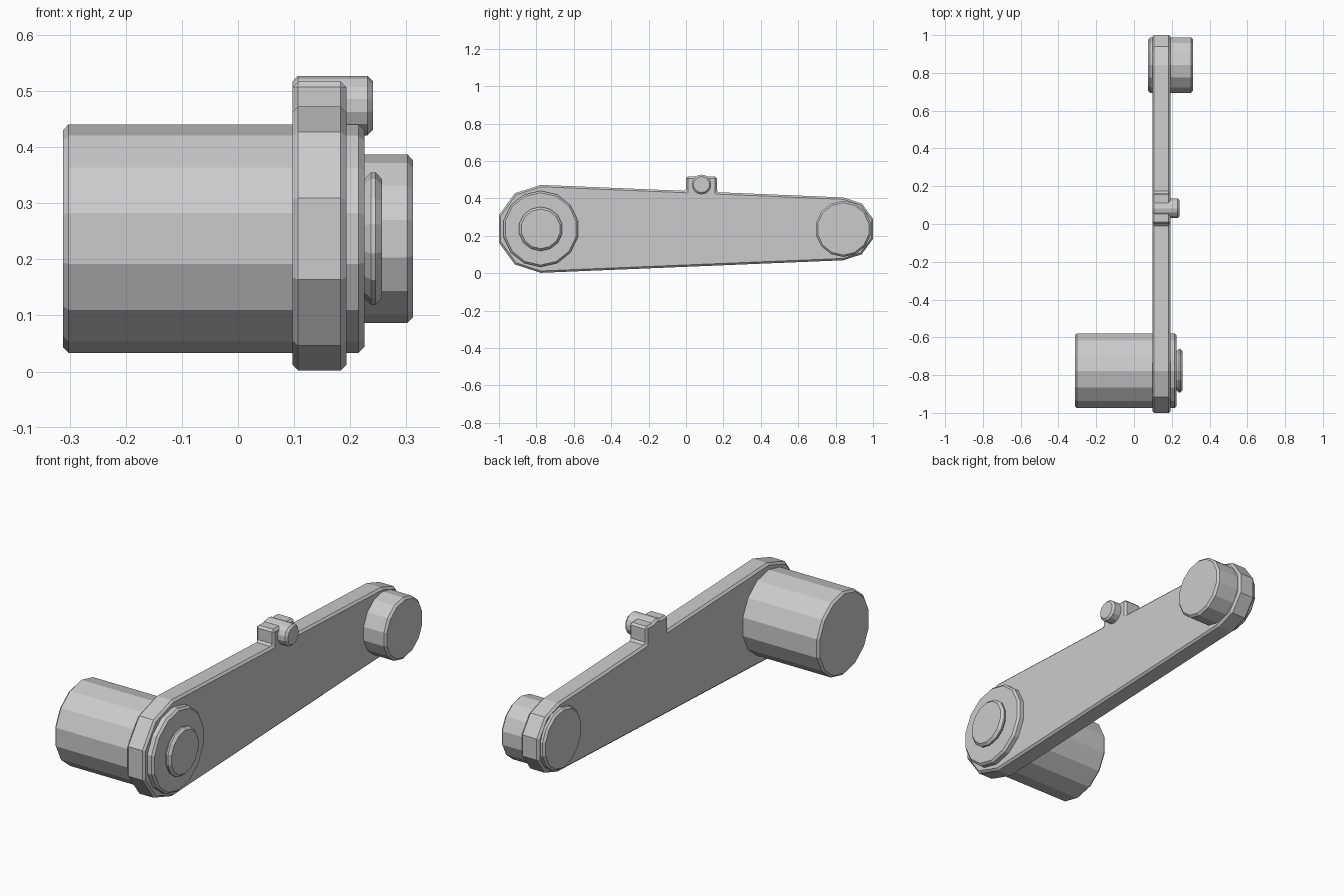
import bpy, bmesh
from math import sin, cos, radians

if "Cube" in bpy.data.objects:
    bpy.data.objects.remove(bpy.data.objects["Cube"])

BIG_Y, SMALL_Y, MID_Z = -0.777, 0.841, 0.237


def arc(cy, cz, r, start, step, count):
    """Points on a circle in the y-z plane."""
    angles = [radians(start + step * i) for i in range(count)]
    return [(cy + r * cos(a), cz + r * sin(a)) for a in angles]


def prism(name, profile, x0, x1, chamfer=0.01):
    """Extrude a y-z outline along x and chamfer its sharp rims."""
    bm = bmesh.new()
    face = bm.faces.new([bm.verts.new((x0, y, z)) for y, z in profile])
    ext = bmesh.ops.extrude_face_region(bm, geom=[face], use_keep_orig=True)
    verts = [v for v in ext["geom"] if isinstance(v, bmesh.types.BMVert)]
    bmesh.ops.translate(bm, verts=verts, vec=(x1 - x0, 0, 0))
    bmesh.ops.recalc_face_normals(bm, faces=bm.faces[:])
    mesh = bpy.data.meshes.new(name)
    bm.to_mesh(mesh)
    bm.free()
    obj = bpy.data.objects.new(name, mesh)
    bpy.context.collection.objects.link(obj)
    mod = obj.modifiers.new("chamfer", "BEVEL")
    mod.width = chamfer
    mod.segments = 1
    mod.limit_method = 'ANGLE'
    mod.angle_limit = radians(60)
    return obj


def drum(name, cy, cz, r, x0, x1, chamfer=0.01):
    """14-sided cylinder lying along x."""
    return prism(name, arc(cy, cz, r, 90, 360 / 14, 14), x0, x1, chamfer)


# Tapered arm: round big end, round small end, square lug on the top edge
outline = arc(BIG_Y, MID_Z, 0.235, 90, 36, 6)
outline += arc(SMALL_Y, MID_Z, 0.168, -90, 36, 6)
outline += [(0.165, 0.433), (0.165, 0.517), (0.0, 0.517), (0.0, 0.440)]
prism("arm_plate", outline, 0.097, 0.193)

# Big end: long shaft through the plate with a small end cap
drum("main_shaft", BIG_Y, MID_Z, 0.2035, -0.312, 0.225)
drum("shaft_cap", BIG_Y, MID_Z, 0.118, 0.225, 0.257, 0.012)

# Small end roller and lug pin
drum("end_roller", SMALL_Y, MID_Z, 0.150, 0.075, 0.312)
drum("lug_pin", 0.083, 0.474, 0.053, 0.097, 0.241)
